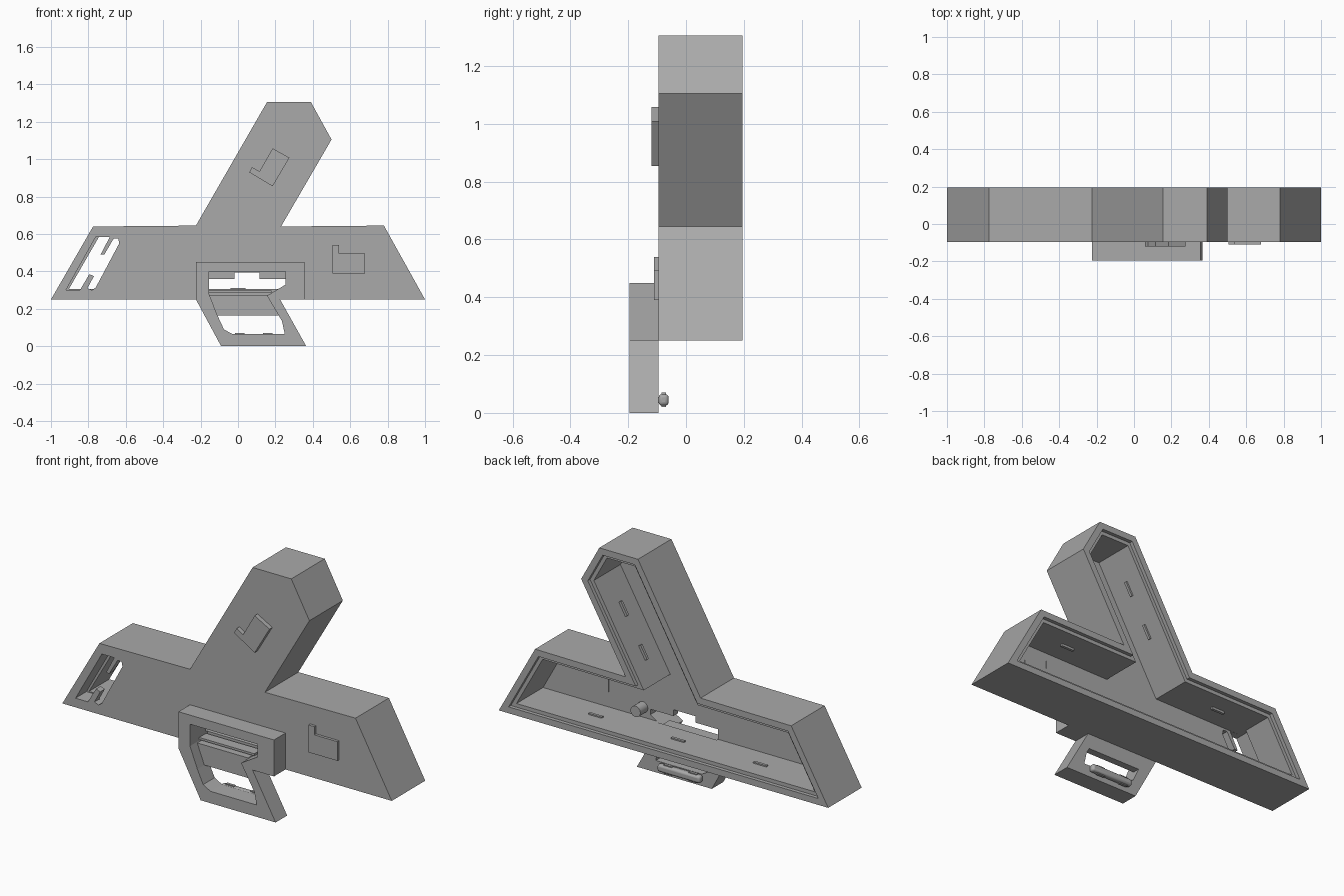
import bpy
import bmesh
from mathutils import Vector

if "Cube" in bpy.data.objects:
    bpy.data.objects.remove(bpy.data.objects["Cube"])

grey = bpy.data.materials.new("plain grey")
grey.use_nodes = True
grey.diffuse_color = (0.4, 0.4, 0.4, 1)
grey.node_tree.nodes["Principled BSDF"].inputs["Base Color"].default_value = (0.4, 0.4, 0.4, 1)


def prism(name, points, front, back):
    """Extrude an x-z outline along y."""
    bm = bmesh.new()
    face = bm.faces.new([bm.verts.new((x, front, z)) for x, z in points])
    moved = bmesh.ops.extrude_face_region(bm, geom=[face])["geom"]
    for v in moved:
        if isinstance(v, bmesh.types.BMVert):
            v.co.y = back
    bmesh.ops.recalc_face_normals(bm, faces=bm.faces)
    mesh = bpy.data.meshes.new(name)
    bm.to_mesh(mesh)
    bm.free()
    mesh.materials.append(grey)
    ob = bpy.data.objects.new(name, mesh)
    bpy.context.collection.objects.link(ob)
    return ob


def inset(points, width):
    """Offset a counter-clockwise outline inward."""
    result = []
    pts = [Vector(p) for p in points]
    for i, p in enumerate(pts):
        a = (p - pts[i - 1]).normalized()
        b = (pts[(i + 1) % len(pts)] - p).normalized()
        na, nb = Vector((-a.y, a.x)), Vector((-b.y, b.x))
        result.append(tuple(p + (na + nb) * width / (1 + na.dot(nb))))
    return result


def cut(ob, points, front, back):
    cutter = prism("cutter", points, front, back)
    cutter.hide_render = True
    mod = ob.modifiers.new("cut", "BOOLEAN")
    mod.operation = "DIFFERENCE"
    mod.solver = "EXACT"
    mod.object = cutter
    bpy.context.view_layer.objects.active = ob
    bpy.ops.object.modifier_apply(modifier=mod.name)
    bpy.data.objects.remove(cutter)


def box(name, x0, x1, y0, y1, z0, z1):
    return prism(name, [(x0, z0), (x1, z0), (x1, z1), (x0, z1)], y0, y1)


# Hollow three-armed housing, open at the back with a stepped rim
FRONT, FLOOR, BACK = -0.095, -0.055, 0.195
outline = [(-1, .25), (1, .25), (.78, .645), (.23, .64), (.5, 1.105),
           (.39, 1.305), (.155, 1.305), (-.225, .645), (-.775, .64)]
housing = prism("housing", outline, FRONT, BACK)
cut(housing, inset(outline, .055), FLOOR, BACK + .1)
cut(housing, inset(outline, .035), BACK - .02, BACK + .1)

# Slanted opening with two tongues in the right wing
cut(housing, [(-.92, .3), (-.845, .3), (-.795, .385), (-.77, .375), (-.805, .31),
              (-.78, .3), (-.76, .315), (-.635, .55), (-.64, .575), (-.665, .575),
              (-.715, .49), (-.735, .49), (-.685, .585), (-.76, .585)], -.2, 0)

# Notched opening behind the front frame
cut(housing, [(-.155, .285), (.18, .285), (.255, .33), (.255, .36), (.115, .36),
              (.115, .395), (-.02, .395), (-.02, .36), (-.155, .36)], -.2, FLOOR + .01)

# Front frame with its window and cross bar
frame = prism("front_frame", [(-.09, 0), (.365, 0), (.225, .25), (.355, .25),
                              (.355, .45), (-.225, .45), (-.225, .25)], -.195, FRONT)
cut(frame, [(-.03, .065), (.25, .065), (.235, .135), (.155, .27), (.255, .33),
            (.255, .4), (-.155, .4), (-.155, .28), (-.11, .165), (-.075, .09)], -.3, 0)
prism("frame_cross_bar", [(-.11, .165), (.22, .165), (.155, .275), (-.155, .275)],
      -.135, FRONT)
box("bar_lip", -.155, .18, -.115, FLOOR, .285, .297)

# Rounded tab behind the frame, with two catches
tab = box("rear_tab", -.04, .22, FRONT, -.06, .025, .065)
bevel = tab.modifiers.new("round", "BEVEL")
bevel.width = .012
bevel.segments = 3
for x in (.01, .16):
    box("tab_catch", x - .025, x + .025, -.085, -.07, .02, .07)

# Raised notched badges on the front
prism("left_badge", [(.505, .39), (.68, .39), (.68, .495), (.54, .495),
                     (.54, .54), (.505, .54)], -.11, FLOOR + .004)
prism("upper_badge", [(.06, .93), (.185, .855), (.275, 1.008), (.185, 1.058),
                      (.115, .935), (.075, .958)], -.12, FLOOR + .004)

# Peg and small catches inside the housing
bpy.ops.mesh.primitive_cylinder_add(vertices=24, radius=.03, depth=.07,
                                    location=(.3, -.025, .36), rotation=(1.5708, 0, 0))
peg = bpy.context.object
peg.name = "inner_peg"
peg.data.materials.append(grey)
for x in (-.5, 0, .5):
    box("bottom_catch", x - .04, x + .04, .06, .075, .3, .312)
for x in (-.5, .5):
    box("top_catch", x - .04, x + .04, .06, .075, .575, .592)
arm = Vector((.5, .866))
across = Vector((.866, -.5))
for side in (-1, 1):
    for t in (.18, .42):
        c = Vector((0, .645)) + arm * t + across * side * .138
        corners = [c - arm * .04 - across * .007, c + arm * .04 - across * .007,
                   c + arm * .04 + across * .007, c - arm * .04 + across * .007]
        prism("arm_catch", [tuple(p) for p in corners], .06, .075)

# Smooth the rounded parts only
bpy.ops.object.select_all(action="DESELECT")
for ob in (peg, tab):
    ob.select_set(True)
bpy.context.view_layer.objects.active = peg
bpy.ops.object.shade_smooth_by_angle()
